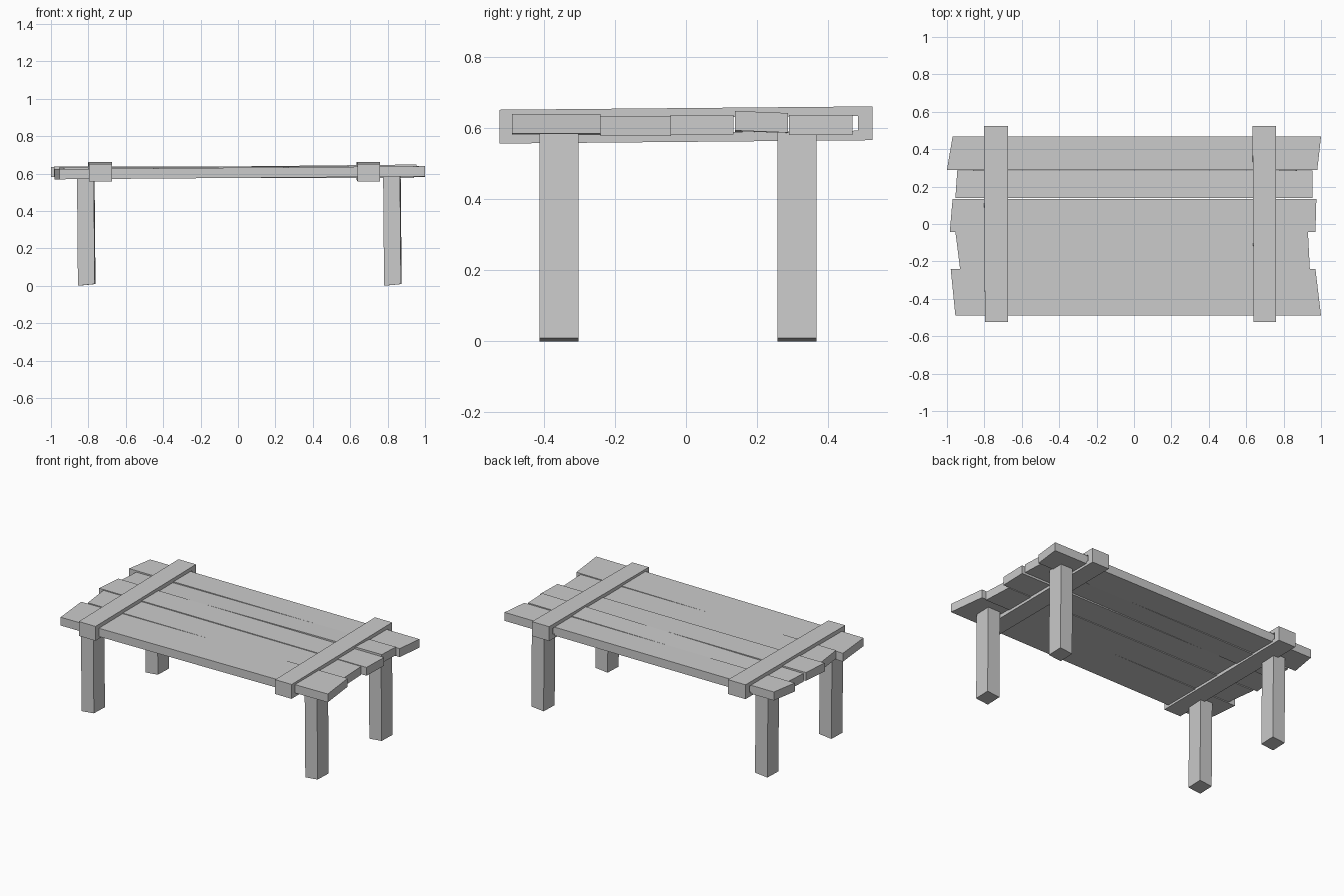
import bpy, bmesh

if "Cube" in bpy.data.objects:
    bpy.data.objects.remove(bpy.data.objects["Cube"])

def hexa(name, corners):
    """Six-sided block: 4 bottom corners then 4 top corners, both counter-clockwise."""
    bm = bmesh.new()
    v = [bm.verts.new(c) for c in corners]
    bm.faces.new(v[3::-1])
    bm.faces.new(v[4:])
    for i in range(4):
        j = (i + 1) % 4
        bm.faces.new((v[i], v[j], v[j + 4], v[i + 4]))
    me = bpy.data.meshes.new(name)
    bm.to_mesh(me)
    bm.free()
    ob = bpy.data.objects.new(name, me)
    bpy.context.collection.objects.link(ob)
    return ob

# Table top planks: y range, left x (front, back), right x (front, back),
# underside z (left, right), drop of the back edge at the right end, thickness
planks = [
    (-0.49, -0.24, -0.955, -0.98, 1.00, 0.97, 0.569, 0.584, 0.000, 0.055),
    (-0.24, -0.042, -0.93, -0.955, 0.94, 0.93, 0.576, 0.577, 0.000, 0.055),
    (-0.043, 0.134, -0.985, -0.97, 0.97, 0.975, 0.582, 0.581, 0.000, 0.055),
    (0.138, 0.287, -0.955, -0.945, 0.955, 0.955, 0.573, 0.593, 0.006, 0.055),
    (0.29, 0.468, -1.00, -0.97, 0.98, 1.00, 0.580, 0.580, 0.000, 0.056),
]
for n, (y0, y1, lf, lb, rf, rb, zl, zr, d, t) in enumerate(planks, 1):
    base = [(lf, y0, zl), (rf, y0, zr), (rb, y1, zr - d), (lb, y1, zl)]
    hexa(f"plank_{n}", base + [(x, y, z + t) for x, y, z in base])

# Straps: rectangular bands wrapped around the planks, rising slightly to the back
def strap(name, x0, x1):
    tilt = lambda y: 0.009 * y
    outer = [(-0.525, 0.561), (0.525, 0.561), (0.525, 0.656), (-0.525, 0.656)]
    inner = [(-0.488, 0.588), (0.484, 0.588), (0.484, 0.630), (-0.488, 0.630)]
    bm = bmesh.new()
    rings = [[bm.verts.new((x + 0.003 * (1 if y < 0 else -1) * (x == x0), y, z + tilt(y)))
              for y, z in prof]
             for x, prof in ((x0, outer), (x1, outer), (x1, inner), (x0, inner))]
    for r in range(4):
        a, b = rings[r], rings[(r + 1) % 4]
        for i in range(4):
            j = (i + 1) % 4
            bm.faces.new((a[i], a[j], b[j], b[i]))
    bmesh.ops.recalc_face_normals(bm, faces=bm.faces)
    me = bpy.data.meshes.new(name)
    bm.to_mesh(me)
    bm.free()
    bpy.context.collection.objects.link(bpy.data.objects.new(name, me))

strap("left_strap", -0.80, -0.675)
strap("right_strap", 0.637, 0.76)

# Legs: slightly leaning posts with sloping feet
for side, x0 in (("left", -0.856), ("right", 0.781)):
    for end, y0 in (("front", -0.412), ("back", 0.257)):
        x1, y1 = x0 + 0.09, y0 + 0.11
        foot = [(x0, y0, 0.0), (x1, y0, 0.009), (x1 + 0.004, y1, 0.009), (x0 + 0.004, y1, 0.0)]
        hexa(f"{end}_{side}_leg", foot + [(x - 0.005, y, 0.588) for x, y, z in foot])
